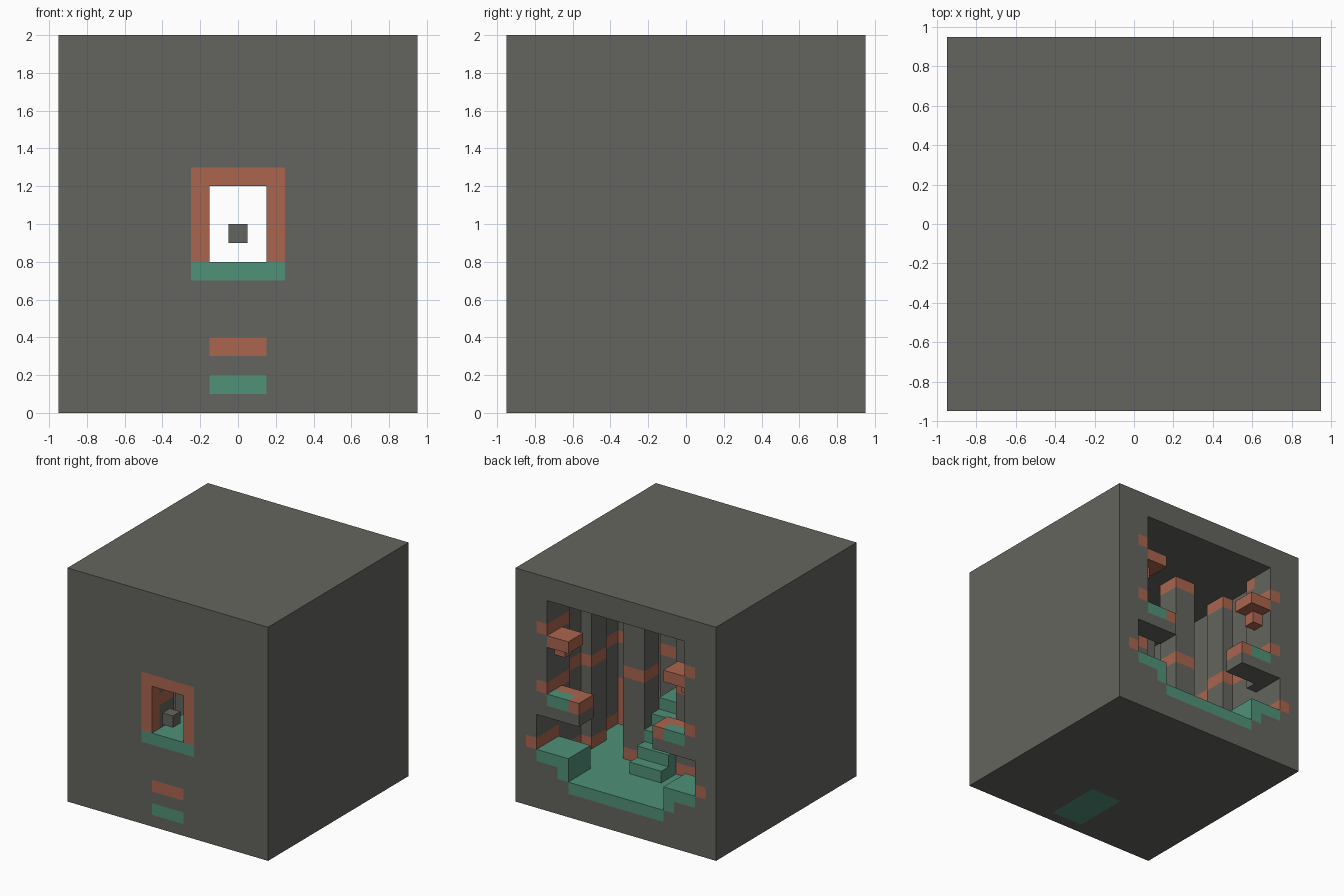
import bpy
import bmesh
from itertools import product

cube = bpy.data.objects.get("Cube")
if cube:
    bpy.data.objects.remove(cube, do_unlink=True)

S = 0.1                      # block size
NX, NY, NZ = 19, 19, 20      # blocks across, deep (from the back), high
STONE, ORANGE, GREEN = range(3)


def material(name, rgb):
    m = bpy.data.materials.new(name)
    m.use_nodes = True
    m.diffuse_color = (*rgb, 1)
    m.node_tree.nodes["Principled BSDF"].inputs["Base Color"].default_value = (*rgb, 1)
    return m


MATS = [material("grey stone", (0.127, 0.130, 0.112)),
        material("orange clay", (0.402, 0.130, 0.076)),
        material("green moss", (0.080, 0.283, 0.188))]


def box(u0, u1, v0, v1, w0, w1):
    return set(product(range(u0, u1), range(v0, v1), range(w0, w1)))


def mirrored(cells):
    return cells | {(NX - 1 - u, v, w) for u, v, w in cells}


# Hall carved out of the block
cavity = box(3, 16, 0, 16, 3, 18)
for v in (3, 8, 13):                        # side bays between pilasters
    cavity |= box(2, 17, v, v + 3, 3, 18)
for u in (3, 8, 13):                        # front bays
    cavity |= box(u, u + 3, 16, 17, 3, 18)
cavity |= box(2, 17, 0, 3, 5, 8)            # low side recesses at the back
cavity |= box(8, 11, 17, 19, 8, 12)         # front doorway
cavity |= box(8, 11, 13, 18, 1, 8)          # shaft under the bridge

parts = {"outer_shell": box(0, NX, 0, NY, 0, NZ) - cavity}

# Freestanding pillars
parts["pillars"] = mirrored(box(6, 8, 6, 8, 3, 18) | box(6, 8, 11, 13, 3, 18))

# Stairs, landing and bridge to the doorway
stairs = set()
for i in range(4):
    stairs |= box(8, 11, 4 + i, 5 + i, 3, 4 + i)
parts["stairs"] = stairs
parts["landing"] = box(8, 11, 8, 13, 3, 8)
parts["bridge"] = box(8, 11, 13, 18, 7, 8)

# Ledges and brackets on both sides of the back opening
parts["floor_ledges"] = mirrored(box(3, 5, 0, 3, 3, 5))
parts["wall_ledges"] = mirrored(box(3, 6, 0, 2, 8, 10))
parts["wall_brackets"] = mirrored(box(3, 5, 0, 2, 14, 15) | box(3, 4, 1, 2, 13, 14))
parts["doorway_block"] = box(9, 10, 18, 19, 9, 10)

solid = set().union(*parts.values())
cavity -= solid
door_frame = box(7, 12, 18, 19, 8, 13)
door_sill = box(7, 12, 18, 19, 7, 8)


def colour(part, cell):
    """Choose the colour of one block from its part, height and place."""
    u, v, w = cell
    if part == "doorway_block":
        return STONE
    if part == "wall_brackets":
        return ORANGE
    if part in ("stairs", "landing", "bridge", "floor_ledges"):
        if part == "floor_ledges" and w == 3 and u in (3, 15):
            return STONE
        return GREEN
    if part == "wall_ledges":
        if w < 9:
            return STONE
        return GREEN if v == 0 and u not in (5, 13) else ORANGE
    if cell in door_sill:
        return GREEN
    if cell in door_frame:
        return ORANGE
    if w < 8 and (u, v, w + 1) in cavity:
        return GREEN
    beside = any(n in cavity for n in
                 ((u + 1, v, w), (u - 1, v, w), (u, v + 1, w), (u, v - 1, w)))
    if beside:
        if w == 1:
            return GREEN
        if w == 10 or (w == 3 and v > 2) or (w in (5, 15) and v < 3):
            return ORANGE
        if w == 17 and v > 1 and v % 5 in (1, 2):
            return ORANGE
        if v == 11 and u in (2, 16) and w < 7:
            return ORANGE
    return STONE


def build(name, cells):
    """Skin the open sides of a set of blocks."""
    bm = bmesh.new()
    verts = {}

    def vert(p):
        if p not in verts:
            verts[p] = bm.verts.new((NX * S / 2 - p[0] * S,
                                     NY * S / 2 - p[1] * S, p[2] * S))
        return verts[p]

    for cell in sorted(cells):
        mat = colour(name, cell)
        for axis, side in product(range(3), (0, 1)):
            neighbour = list(cell)
            neighbour[axis] += 2 * side - 1
            if tuple(neighbour) in solid:
                continue
            ring = []
            for b, c in ((0, 0), (1, 0), (1, 1), (0, 1)):
                p = list(cell)
                p[axis] += side
                p[(axis + 1) % 3] += b
                p[(axis + 2) % 3] += c
                ring.append(vert(tuple(p)))
            face = bm.faces.new(ring if side else ring[::-1])
            face.material_index = mat
    mesh = bpy.data.meshes.new(name)
    bm.to_mesh(mesh)
    bm.free()
    for m in MATS:
        mesh.materials.append(m)
    obj = bpy.data.objects.new(name, mesh)
    bpy.context.collection.objects.link(obj)


for part_name, part_cells in parts.items():
    build(part_name, part_cells)
